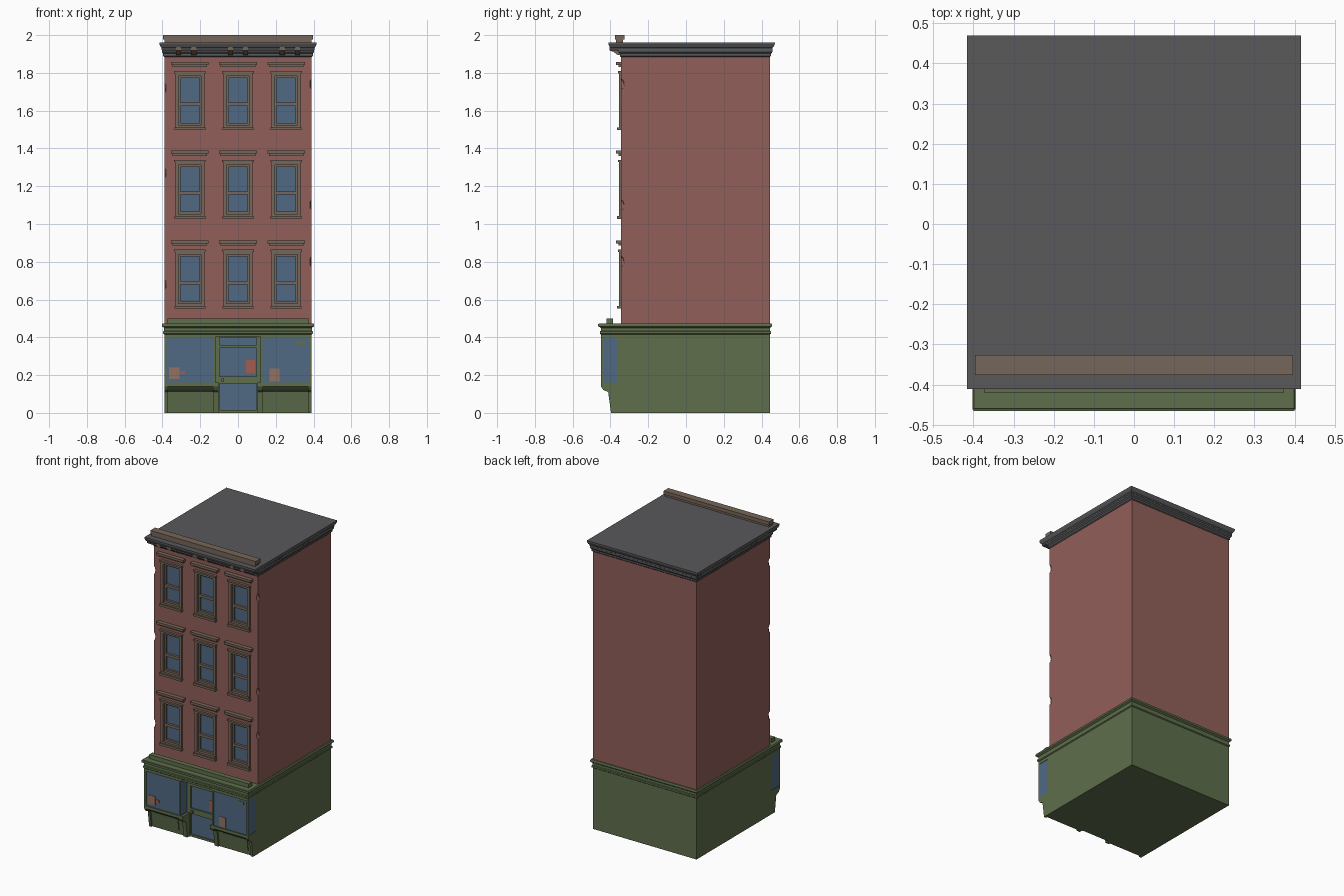
import bpy, bmesh, math
from mathutils import Matrix, Vector

if "Cube" in bpy.data.objects:
    bpy.data.objects.remove(bpy.data.objects["Cube"])


def material(name, rgb):
    m = bpy.data.materials.new(name)
    m.diffuse_color = (*rgb, 1)
    m.use_nodes = True
    m.node_tree.nodes["Principled BSDF"].inputs["Base Color"].default_value = m.diffuse_color
    return m


BRICK = material("brick red", (.283, .114, .098))
GREEN = material("shop green", (.112, .156, .070))
GLASS = material("glass blue", (.080, .144, .231))
STONE = material("trim brown", (.180, .134, .100))
SLATE = material("roof grey", (.100, .100, .105))
ORANGE = material("poster tan", (.29, .17, .12))
RED = material("poster red", (.36, .11, .08))


def finish(name, bm, mat):
    bmesh.ops.recalc_face_normals(bm, faces=bm.faces)
    me = bpy.data.meshes.new(name)
    bm.to_mesh(me)
    bm.free()
    if mat:
        me.materials.append(mat)
    ob = bpy.data.objects.new(name, me)
    bpy.context.collection.objects.link(ob)
    return ob


def add_box(bm, x0, x1, y0, y1, z0, z1):
    c = Vector((x0 + x1, y0 + y1, z0 + z1)) / 2
    bmesh.ops.create_cube(bm, size=1, matrix=Matrix.Translation(c) @ Matrix.Diagonal(
        (abs(x1 - x0), abs(y1 - y0), abs(z1 - z0), 1)))


def boxes(name, mat, items):
    bm = bmesh.new()
    for b in items:
        add_box(bm, *b)
    return finish(name, bm, mat)


def loft(name, mat, rect, steps):
    """Moulding round a rectangle: steps are (outward offset, z)."""
    x0, x1, y0, y1 = rect
    bm = bmesh.new()
    rings = [[bm.verts.new(p) for p in ((x0 - o, y0 - o, z), (x1 + o, y0 - o, z),
                                        (x1 + o, y1 + o, z), (x0 - o, y1 + o, z))]
             for o, z in steps]
    for a, b in zip(rings, rings[1:]):
        for i in range(4):
            bm.faces.new((a[i], a[i - 1], b[i - 1], b[i]))
    bm.faces.new(rings[0])
    bm.faces.new(rings[-1])
    return finish(name, bm, mat)


def prisms(name, mat, profile, spans):
    """Extrude a (y, z) profile along each x span."""
    bm = bmesh.new()
    for x0, x1 in spans:
        a = [bm.verts.new((x0, y, z)) for y, z in profile]
        b = [bm.verts.new((x1, y, z)) for y, z in profile]
        bm.faces.new(a)
        bm.faces.new(b)
        for i in range(len(a)):
            bm.faces.new((a[i - 1], a[i], b[i], b[i - 1]))
    return finish(name, bm, mat)


def both(x0, x1):
    return [(x0, x1), (-x1, -x0)]


F = -.344                                   # brick front plane
COLS = (-.255, 0, .255)
ROWS = (.555, 1.03, 1.50)                   # sill heights

# Brick body with window openings and chipped corners
body = boxes("brick_body", BRICK, [(-.39, .39, F, .444, .45, 1.90)])
bm = bmesh.new()
for x in COLS:
    for z in ROWS:
        add_box(bm, x - .064, x + .064, F - .05, F + .03, z + .02, z + .29)
for sx, z in ((-1, .68), (-1, 1.27), (-1, 1.72), (1, .80), (1, 1.10), (1, 1.74)):
    bmesh.ops.create_icosphere(bm, subdivisions=1, radius=1, matrix=Matrix.Translation(
        (sx * .40, F - .008, z)) @ Matrix.Diagonal((.024, .034, .042, 1)))
cutter = finish("wall_cutter", bm, None)
cutter.hide_render = True
cutter.hide_set(True)
mod = body.modifiers.new("openings", 'BOOLEAN')
mod.object = cutter
mod.operation = 'DIFFERENCE'
mod.solver = 'EXACT'

# Upper windows: casing, sashes, sill, hood and glass
casing, sash, sill, hood, glass = [], [], [], [], []
for x in COLS:
    for z in ROWS:
        for s in (-1, 1):
            casing += [(x + s * .060, x + s * .078, F - .010, F + .01, z, z + .29)]
            sash += [(x + s * .050, x + s * .064, F + .006, F + .028, z + .02, z + .29)]
        casing += [(x - .078, x + .078, F - .010, F + .01, z + .283, z + .297),
                   (x - .084, x + .084, F - .017, F + .01, z + .297, z + .309)]
        sash += [(x - .06, x + .06, F + .006, F + .028, z + .272, z + .29),
                 (x - .06, x + .06, F + .006, F + .028, z + .02, z + .036),
                 (x - .06, x + .06, F + .004, F + .028, z + .125, z + .143)]
        sill += [(x - .082, x + .082, F - .020, F + .02, z - .003, z + .012),
                 (x - .074, x + .074, F - .012, F + .02, z + .012, z + .024)]
        hood += [(x - .092, x + .092, F - .013, F + .01, z + .330, z + .342),
                 (x - .100, x + .100, F - .027, F + .01, z + .342, z + .358)]
        glass += [(x - .064, x + .064, F + .020, F + .026, z + .02, z + .29)]
boxes("window_casings", STONE, casing)
boxes("window_sashes", STONE, sash)
boxes("window_sills", STONE, sill)
boxes("window_hoods", STONE, hood)
boxes("window_glass", GLASS, glass)

# Roof cornice, with a deeper overhang on the front
loft("cornice_lower", SLATE, (-.39, .39, F, .444),
     [(.001, 1.885), (.006, 1.89), (.006, 1.902), (.013, 1.91), (.013, 1.93)])
loft("cornice_upper", SLATE, (-.39, .39, -.385, .444),
     [(.010, 1.918), (.014, 1.922), (.014, 1.932), (.020, 1.938), (.026, 1.952), (.026, 1.962)])

# Paired brackets and the ridge block above the cornice
prisms("cornice_brackets", STONE,
       [(F, 1.895), (-.362, 1.895), (-.385, 1.912), (-.404, 1.918), (-.404, 1.945), (F, 1.945)],
       [(x + d - .014, x + d + .014) for x in (-.275, 0, .275) for d in (-.04, .04)])
boxes("roof_block", STONE, [(-.390, .390, -.370, -.333, 1.955, 1.976),
                            (-.396, .396, -.376, -.326, 1.976, 2.0)])

# Shop storey: core, belt moulding and the upstand over it
boxes("shop_core", GREEN, [(-.39, .39, -.355, .444, 0, .43)])
loft("belt_moulding", GREEN, (-.39, .39, -.450, .444),
     [(0, .402), (0, .415), (.006, .420), (.006, .431), (.001, .434),
      (.001, .450), (.012, .458), (.012, .468), (.009, .473)])
boxes("belt_lip", GREEN, [(-.40, .40, -.466, -.44, .458, .471)])
boxes("belt_upstand", GREEN, [(-.374, .374, -.42, -.386, .465, .50)])

# Bay bases, raised panels and pilasters
prisms("bay_bases", GREEN,
       [(-.35, 0), (-.386, 0), (-.400, .112), (-.430, .125), (-.446, .14), (-.446, .158), (-.35, .158)],
       both(.115, .388))
prisms("bay_panels", GREEN,
       [(-.38, .032), (-.396, .032), (-.406, .11), (-.39, .11)], both(.168, .352))
pilaster = [(-.35, 0), (-.397, 0), (-.412, .11), (-.438, .122), (-.450, .14),
            (-.450, .16), (-.35, .16)]
prisms("bay_pilasters", GREEN, pilaster, both(.103, .130) + both(.374, .390))

# Bay windows: glass box with slim posts and rails
posts, panes = [], []
for x0, x1 in both(.118, .390):
    panes += [(x0 + .003, x1 - .003, -.443, -.35, .155, .405)]
    for a, b in ((x0, x0 + .012), (x1 - .012, x1)):
        posts += [(a, b, -.450, -.438, .15, .41), (a, b, -.362, -.35, .15, .41)]
    posts += [(x0, x1, -.450, -.35, .396, .41), (x0, x1, -.450, -.35, .15, .162)]
boxes("bay_posts", GREEN, posts)
boxes("bay_glass", GLASS, panes)

# Recessed door with transom
boxes("door_glass", GLASS, [(-.105, .105, -.362, -.354, .008, .402)])
boxes("door_frame", GREEN,
      [(a, b, -.374, -.35, 0, .41) for a, b in both(.097, .12)]
      + [(-.1, .1, -.372, -.35, a, b) for a, b in
         ((0, .014), (.155, .192), (.343, .360), (.398, .41))])
boxes("door_handle", STONE, [(-.088, -.074, -.382, -.37, .165, .182)])

# Posters behind the shop glass
boxes("tan_posters", ORANGE, [(-.365, -.31, -.446, -.442, .18, .24),
                              (.168, .22, -.446, -.442, .166, .236)])
boxes("red_posters", RED, [(.042, .09, -.366, -.361, .21, .28),
                           (-.305, -.28, -.446, -.442, .205, .222)])
boxes("window_sticker", GREEN, [(.31, .355, -.446, -.442, .36, .38)])
